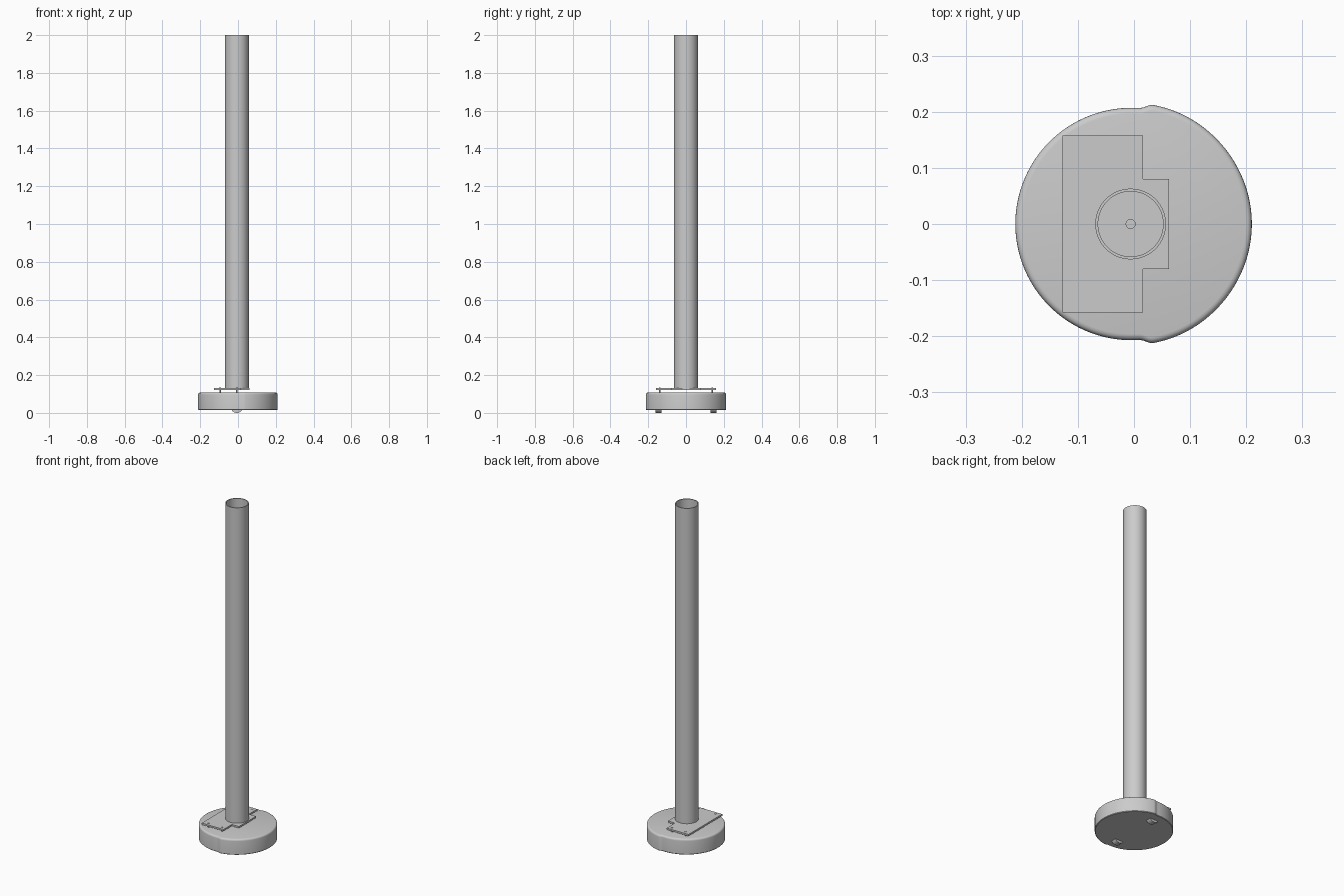
import bpy, bmesh, math

if "Cube" in bpy.data.objects:
    bpy.data.objects.remove(bpy.data.objects["Cube"])

CX = -0.006  # tube axis


def finish(name, bm, angle=35):
    bmesh.ops.recalc_face_normals(bm, faces=bm.faces)
    me = bpy.data.meshes.new(name)
    bm.to_mesh(me)
    bm.free()
    ob = bpy.data.objects.new(name, me)
    bpy.context.collection.objects.link(ob)
    bpy.ops.object.select_all(action='DESELECT')
    ob.select_set(True)
    bpy.context.view_layer.objects.active = ob
    bpy.ops.object.shade_smooth_by_angle(angle=math.radians(angle))
    return ob


def bridge(bm, a, b):
    n = len(a)
    for i in range(n):
        j = (i + 1) % n
        bm.faces.new((a[i], a[j], b[j], b[i]))


def ring(bm, r, z, n, x=CX, y=0.0):
    return [bm.verts.new((x + r * math.cos(2 * math.pi * i / n),
                          y + r * math.sin(2 * math.pi * i / n), z)) for i in range(n)]


def cylinder(name, r, z0, z1, x, y, n=24):
    bm = bmesh.new()
    a, b = ring(bm, r, z0, n, x, y), ring(bm, r, z1, n, x, y)
    bridge(bm, a, b)
    bm.faces.new(a)
    bm.faces.new(b)
    return finish(name, bm)


# Robot base: round body with a bumper half that steps out slightly at the seam
def body_radius(deg):
    d = abs((deg + 180) % 360 - 180)
    front = 0.210 + 0.005 * math.sin(math.radians(d)) ** 4
    rear = 0.207 + 0.0045 * max(0, -math.cos(math.radians(d)))
    t = min(1, max(0, (d - 81) / 6))
    t = t * t * (3 - 2 * t)
    return front * (1 - t) + rear * t


bm = bmesh.new()
N = 240
rings = []
profile = [(0.003, 0.015), (0.0, 0.018), (0.0, 0.096), (0.0008, 0.1005),
           (0.003, 0.104), (0.0065, 0.1065), (0.011, 0.1075)]
for inset, z in profile:
    loop = []
    for i in range(N):
        deg = 360 * i / N
        r, a = body_radius(deg) - inset, math.radians(deg)
        loop.append(bm.verts.new((r * math.cos(a), r * math.sin(a), z)))
    rings.append(loop)
for a, b in zip(rings, rings[1:]):
    bridge(bm, a, b)
bm.faces.new(rings[0])
bm.faces.new(rings[-1])
finish("robot_base", bm)

# Drive wheels poking out below the body
for side, label in ((1, "left"), (-1, "right")):
    bpy.ops.mesh.primitive_cylinder_add(vertices=48, radius=0.033, depth=0.032,
                                        location=(CX, side * 0.145, 0.033),
                                        rotation=(math.pi / 2, 0, 0))
    bpy.context.object.name = "wheel_" + label
    bpy.ops.object.shade_smooth_by_angle()

# Mounting plate with a front tongue
outline = [(-0.127, -0.158), (0.016, -0.158), (0.016, -0.08), (0.062, -0.08),
           (0.062, 0.08), (0.016, 0.08), (0.016, 0.158), (-0.127, 0.158)]
bm = bmesh.new()
low = [bm.verts.new((x, y, 0.122)) for x, y in outline]
top = [bm.verts.new((x, y, 0.132)) for x, y in outline]
bridge(bm, low, top)
bm.faces.new(low)
bm.faces.new(top)
plate = finish("mounting_plate", bm)

# Cable hole through the plate
cutter = cylinder("hole_cutter", 0.008, 0.115, 0.14, CX, 0, 32)
cutter.hide_render = True
cutter.hide_viewport = True
cut = plate.modifiers.new("cable_hole", 'BOOLEAN')
cut.operation = 'DIFFERENCE'
cut.solver = 'EXACT'
cut.object = cutter

# Standoffs with screw heads
for x in (-0.095, CX):
    for y in (-0.139, 0.139):
        cylinder("standoff", 0.004, 0.106, 0.123, x, y)
        cylinder("screw_head", 0.005, 0.1315, 0.1345, x, y)

# Tall hollow tube
bm = bmesh.new()
n = 96
loops = [ring(bm, r, z, n) for r, z in
         ((0.063, 0.132), (0.063, 2.0), (0.058, 2.0), (0.058, 0.132))]
for k in range(4):
    bridge(bm, loops[k], loops[(k + 1) % 4])
finish("tube", bm)
